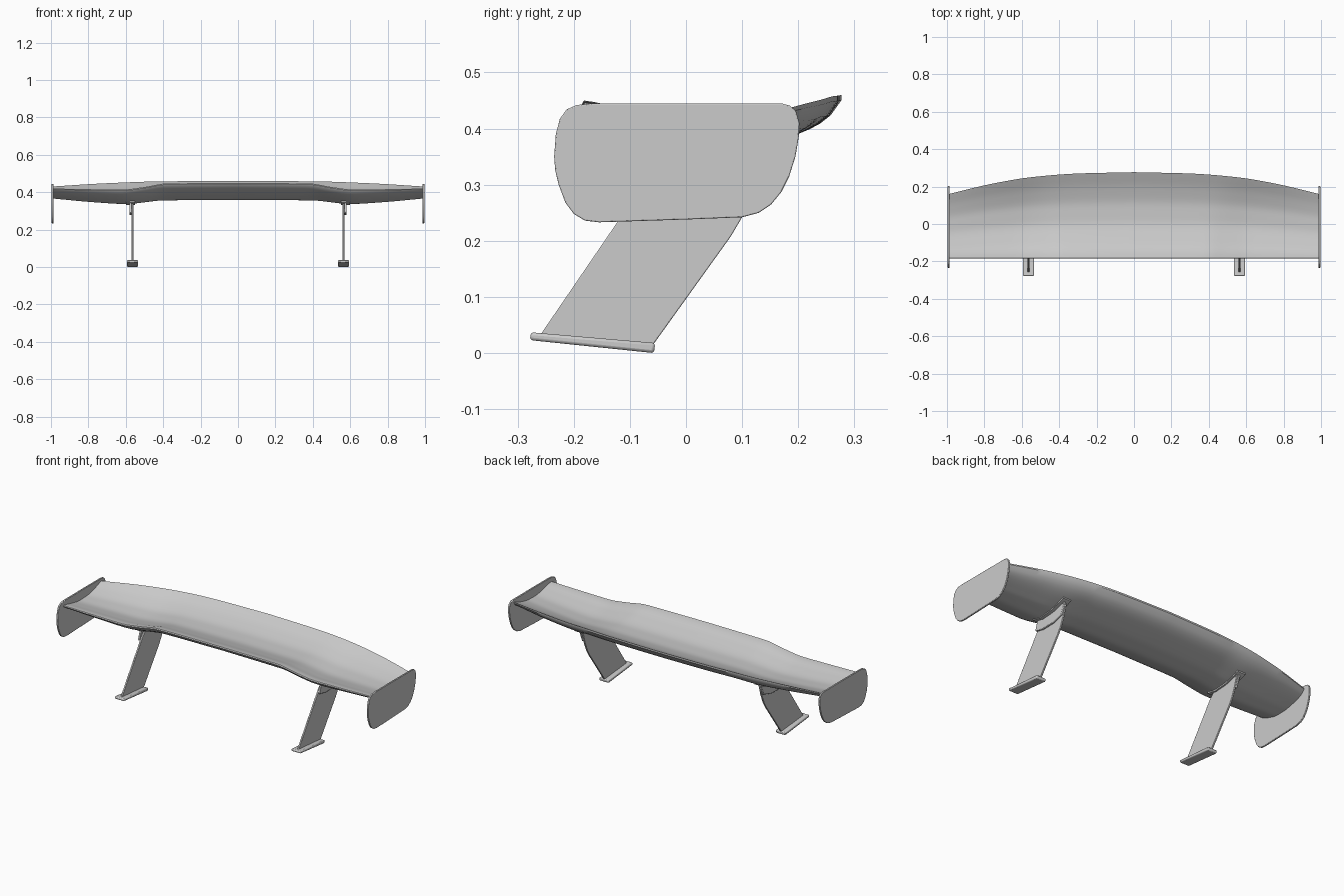
import bpy, bmesh
from math import sqrt

if "Cube" in bpy.data.objects:
    bpy.data.objects.remove(bpy.data.objects["Cube"])


def finish(name, bm, angle=0.6):
    bmesh.ops.recalc_face_normals(bm, faces=bm.faces)
    me = bpy.data.meshes.new(name)
    bm.to_mesh(me)
    bm.free()
    ob = bpy.data.objects.new(name, me)
    bpy.context.collection.objects.link(ob)
    bpy.ops.object.select_all(action='DESELECT')
    ob.select_set(True)
    bpy.context.view_layer.objects.active = ob
    bpy.ops.object.shade_smooth_by_angle(angle=angle)
    return ob


def plate(name, outline, x0, x1, bevel=0.0):
    """Extrude a (y, z) outline from x0 to x1."""
    bm = bmesh.new()
    f = bm.faces.new([bm.verts.new((x0, y, z)) for y, z in outline])
    r = bmesh.ops.extrude_face_region(bm, geom=[f])
    for v in r['geom']:
        if isinstance(v, bmesh.types.BMVert):
            v.co.x = x1
    ob = finish(name, bm)
    if bevel:
        m = ob.modifiers.new("rounded_edges", 'BEVEL')
        m.width, m.segments = bevel, 2
        m.limit_method = 'ANGLE'
    return ob


def both_sides(name, outline, x0, x1, bevel=0.0):
    for side, s in (("left", -1), ("right", 1)):
        plate(f"{side}_{name}", outline, s * x0, s * x1, bevel)


def smooth(keys, x):
    """Monotone-ish eased interpolation through (x, value) keys."""
    n = len(keys)
    if x <= keys[0][0]:
        return keys[0][1]
    slopes = [(keys[i + 1][1] - keys[i][1]) / (keys[i + 1][0] - keys[i][0]) for i in range(n - 1)]
    tan = [slopes[0]]
    for a, b in zip(slopes, slopes[1:]):
        tan.append(0 if a * b <= 0 else 2 * a * b / (a + b))
    tan.append(slopes[-1])
    for i in range(n - 1):
        if x <= keys[i + 1][0]:
            h = keys[i + 1][0] - keys[i][0]
            t = (x - keys[i][0]) / h
            return ((2*t**3 - 3*t*t + 1) * keys[i][1] + (t**3 - 2*t*t + t) * h * tan[i]
                    + (3*t*t - 2*t**3) * keys[i + 1][1] + (t**3 - t*t) * h * tan[i + 1])
    return keys[-1][1]


# Wing: half-span curves for the edges and lowest line
TRAIL_Y = [(0, .277), (.3, .27), (.55, .25), (.75, .217), (1, .158)]
TRAIL_Z = [(0, .46), (.4, .458), (.7, .448), (1, .43)]
LEAD_Z = [(0, .45), (.38, .447), (.5, .428), (.62, .414), (.8, .416), (1, .42)]
LOW_Z = [(0, .36), (.4, .357), (.6, .341), (.75, .348), (1, .368)]
BELLY = [(0, .12), (.04, .3), (.2, .72), (.4, 1), (.55, 1), (.7, .88), (.84, .7), (.945, .44), (1, .1)]
TOP = [(0, 0), (.05, .04), (.2, .28), (.45, .55), (.6, .55), (.8, .36), (1, 0)]
LEAD_Y = -.182


def section(x):
    a = abs(x)
    ty, tz, lz = smooth(TRAIL_Y, a), smooth(TRAIL_Z, a), smooth(LEAD_Z, a)
    depth = (tz + lz) / 2 - smooth(LOW_Z, a)
    n = 24
    pts = []
    for curve, steps in ((TOP, range(n + 1)), (BELLY, range(n, -1, -1))):
        for i in steps:
            t = i / n
            pts.append((LEAD_Y + t * (ty - LEAD_Y), lz + t * (tz - lz) - depth * smooth(curve, t)))
    # rounded nose
    pts.append((LEAD_Y - .003, (pts[0][1] + pts[-1][1]) / 2))
    return pts


bm = bmesh.new()
STATIONS = 64
rings = []
for i in range(STATIONS + 1):
    x = -.99 + 1.98 * i / STATIONS
    rings.append([bm.verts.new((x, y, z)) for y, z in section(x)])
for a, b in zip(rings, rings[1:]):
    for j in range(len(a)):
        k = (j + 1) % len(a)
        bm.faces.new((a[j], a[k], b[k], b[j]))
bm.faces.new(rings[0])
bm.faces.new(rings[-1])
finish("wing", bm)

# End plates
END = [(-.235, .35), (-.232, .39), (-.225, .417), (-.213, .434), (-.195, .442), (-.165, .445),
       (.17, .445), (.185, .441), (.196, .431), (.202, .41), (.201, .385), (.195, .35), (.184, .315),
       (.17, .287), (.152, .265), (.13, .25), (.1, .242), (0, .238), (-.155, .233), (-.18, .236),
       (-.2, .248), (-.215, .268), (-.227, .3), (-.233, .325)]
both_sides("end_plate", END, .986, .996, .002)

# Raked supports
LEG = [(-.264, .026), (-.062, .01), (.08, .208), (.1, .242), (.122, .295), (.14, .362),
       (-.02, .362), (-.07, .31)]
both_sides("support", LEG, .559, .569, .002)

# Brackets joining supports to the wing
BRACKET = [(-.085, .29), (-.03, .278), (.05, .28), (.12, .3), (.145, .362), (-.06, .368)]
both_sides("bracket", BRACKET, .569, .581, .003)

# Mounting flange hugging the underside
FLANGE = []
for off, order in ((.006, range(9)), (-.006, range(8, -1, -1))):
    for i in order:
        y = -.08 + .24 * i / 8
        pts = sorted(section(.575)[25:50])
        z = min(pts, key=lambda p: abs(p[0] - y))[1]
        FLANGE.append((y, z + off))
both_sides("flange", FLANGE, .55, .6)

# Feet
FOOT = [(-.278, .023), (-.277, .037), (-.055, .018), (-.057, .0)]
both_sides("foot", FOOT, .534, .594, .005)
